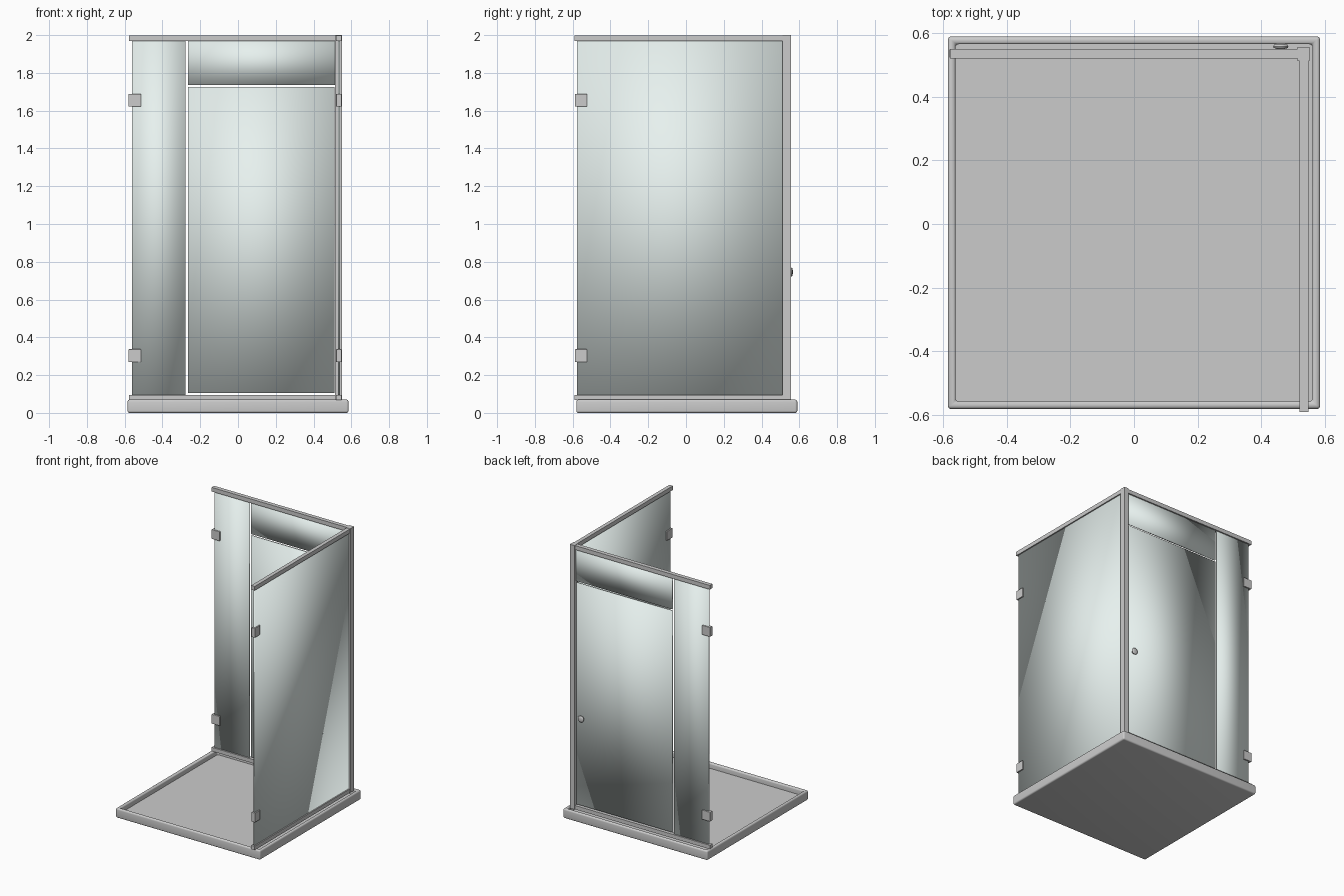
import bpy, bmesh, math
from mathutils import Matrix

if "Cube" in bpy.data.objects:
    bpy.data.objects.remove(bpy.data.objects["Cube"])

glass_mat = bpy.data.materials.new("glass")
glass_mat.diffuse_color = (0.80, 0.88, 0.86, 1)
glass_mat.use_nodes = True
glass_mat.node_tree.nodes["Principled BSDF"].inputs["Base Color"].default_value = glass_mat.diffuse_color


def finish(name, bm, smooth=True):
    bmesh.ops.recalc_face_normals(bm, faces=bm.faces)
    me = bpy.data.meshes.new(name)
    bm.to_mesh(me)
    bm.free()
    ob = bpy.data.objects.new(name, me)
    bpy.context.collection.objects.link(ob)
    if smooth:
        for p in me.polygons:
            p.use_smooth = True
    return ob


def box(name, x, y, z, bevel=0.0, glass=False):
    bm = bmesh.new()
    bmesh.ops.create_cube(bm, size=1)
    for v in bm.verts:
        for i, (a, b) in enumerate((x, y, z)):
            v.co[i] = a if v.co[i] < 0 else b
    if bevel:
        bmesh.ops.bevel(bm, geom=bm.edges[:], offset=bevel, segments=2,
                        profile=0.5, affect='EDGES')
    ob = finish(name, bm, smooth=glass)
    if glass:
        ob.data.materials.append(glass_mat)
    return ob


# Shower tray: block with a recessed floor and rounded rim
bm = bmesh.new()
bmesh.ops.create_cube(bm, size=1)
for v in bm.verts:
    v.co = (v.co.x * 1.17, v.co.y * 1.17 + 0.004, 0.07 if v.co.z > 0 else 0)
top = max(bm.faces, key=lambda f: f.calc_center_median().z)
bmesh.ops.inset_region(bm, faces=[top], thickness=0.034)
floor = bmesh.ops.extrude_discrete_faces(bm, faces=[top])["faces"][0]
bmesh.ops.translate(bm, verts=floor.verts[:], vec=(0, 0, -0.04))
floor_edges = set(floor.edges)
edges = [e for e in bm.edges if e not in floor_edges
         and e.calc_face_angle(0) > 0.5]
bmesh.ops.bevel(bm, geom=edges, offset=0.011, segments=4, profile=0.5,
                affect='EDGES')
tray = finish("shower_tray", bm)
bpy.context.view_layer.objects.active = tray
tray.select_set(True)
bpy.ops.object.shade_smooth_by_angle(angle=math.radians(40))

# Frame: corner post and the rails above and below the glass
box("corner_post", (0.514, 0.551), (0.512, 0.556), (0.068, 2.0))
for tag, z in (("bottom", (0.068, 0.096)), ("top", (1.968, 1.998))):
    box(f"{tag}_rail_back", (-0.578, 0.52), (0.52, 0.55), z)
    box(f"{tag}_rail_side", (0.52, 0.548), (-0.59, 0.52), z)

# Glass panels
gy, gx = (0.53, 0.54), (0.529, 0.539)
box("fixed_panel", (-0.561, -0.279), gy, (0.092, 1.972), glass=True)
box("door_panel", (-0.266, 0.51), gy, (0.104, 1.724), glass=True)
box("transom_panel", (-0.266, 0.518), gy, (1.736, 1.972), glass=True)
box("side_panel", gx, (-0.578, 0.516), (0.092, 1.972), glass=True)

# Square clamps on the free edges of the glass
for i, z in enumerate((0.303, 1.655)):
    zr = (z - 0.034, z + 0.034)
    box(f"back_clamp_{i}", (-0.579, -0.514), (0.521, 0.549), zr, 0.002)
    box(f"side_clamp_{i}", (0.520, 0.548), (-0.588, -0.524), zr, 0.002)

# Door knob: lathed profile (radius, distance out from the glass)
bm = bmesh.new()
prof = [(0, 0), (0.012, 0), (0.012, 0.010), (0.022, 0.013), (0.024, 0.018),
        (0.021, 0.023), (0.012, 0.025), (0, 0.026)]
vs = [bm.verts.new((r, 0, h)) for r, h in prof]
es = [bm.edges.new(p) for p in zip(vs, vs[1:])]
bmesh.ops.spin(bm, geom=vs + es, cent=(0, 0, 0), axis=(0, 0, 1),
               angle=math.tau, steps=24)
bmesh.ops.remove_doubles(bm, verts=bm.verts, dist=1e-5)
bmesh.ops.transform(bm, verts=bm.verts, matrix=Matrix.Translation((0.461, 0.54, 0.745))
                    @ Matrix.Rotation(-math.pi / 2, 4, 'X'))
knob = finish("door_knob", bm)
bpy.ops.object.select_all(action='DESELECT')
bpy.context.view_layer.objects.active = knob
knob.select_set(True)
bpy.ops.object.shade_smooth_by_angle(angle=math.radians(50))
